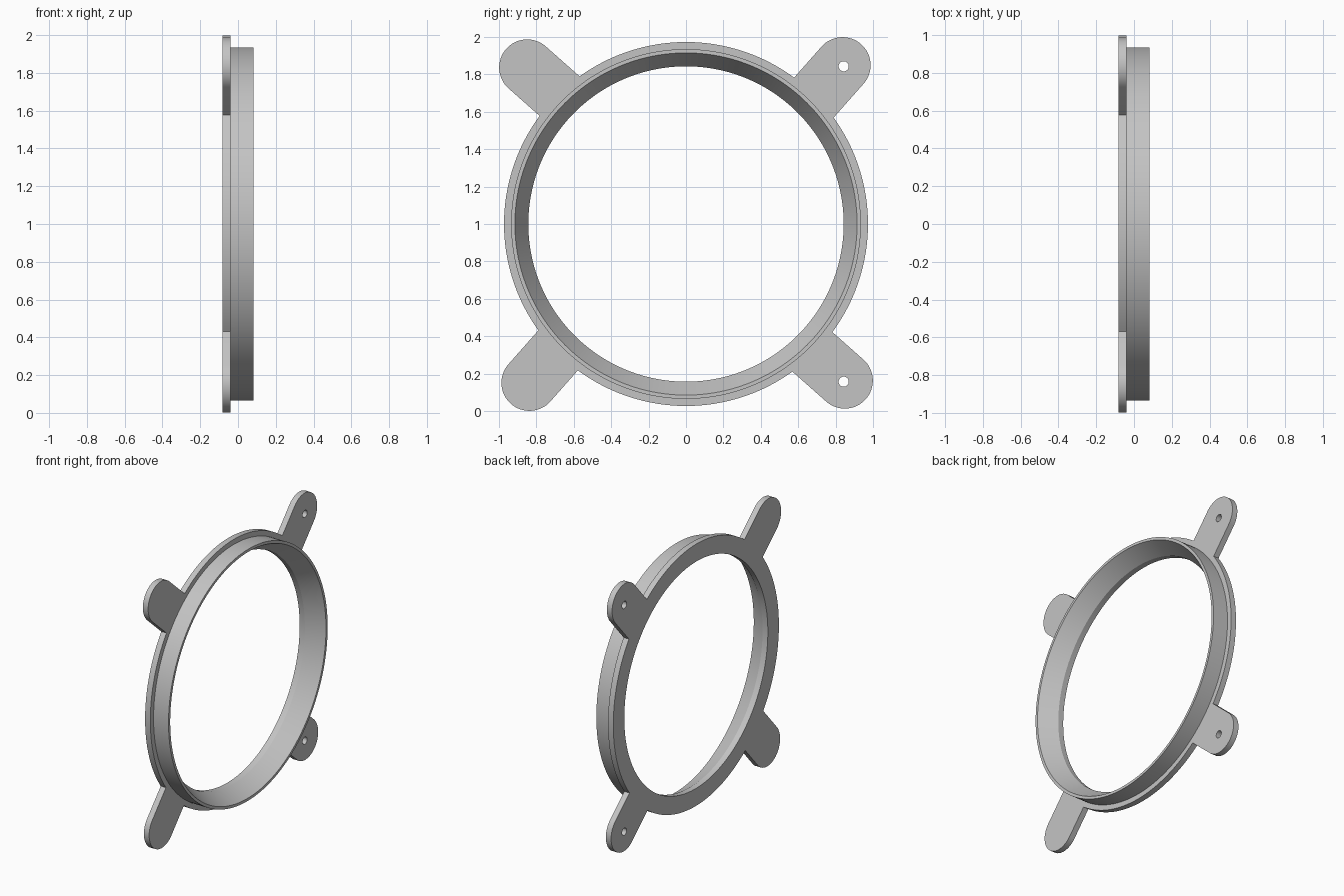
import bpy, bmesh
from math import sin, cos, pi, radians
from mathutils import Vector, Matrix

cube = bpy.data.objects.get("Cube")
if cube:
    bpy.data.objects.remove(cube, do_unlink=True)

BACK, STEP, FRONT = -0.083, -0.04, 0.083   # depths along x
CENTRE = Vector((0, 0, 1.0))
HOLE = 0.843                               # screw hole offset in y and z

grey = bpy.data.materials.new("plain grey")
grey.use_nodes = True
grey.diffuse_color = (0.55, 0.55, 0.55, 1)
grey.node_tree.nodes["Principled BSDF"].inputs["Base Color"].default_value = (0.55, 0.55, 0.55, 1)


def finish(bm, name):
    bmesh.ops.recalc_face_normals(bm, faces=bm.faces[:])
    mesh = bpy.data.meshes.new(name)
    bm.to_mesh(mesh)
    bm.free()
    mesh.materials.append(grey)
    obj = bpy.data.objects.new(name, mesh)
    bpy.context.collection.objects.link(obj)
    return obj


def lathe(name, profile, segments=160):
    """Closed (x, radius) profile turned about the x axis."""
    bm = bmesh.new()
    rings = []
    for i in range(segments):
        a = 2 * pi * i / segments
        rings.append([bm.verts.new(CENTRE + Vector((x, r * cos(a), r * sin(a)))) for x, r in profile])
    n = len(profile)
    for i in range(segments):
        p, q = rings[i], rings[(i + 1) % segments]
        for j in range(n):
            k = (j + 1) % n
            bm.faces.new((p[j], p[k], q[k], q[j]))
    return finish(bm, name)


def prism(name, outline, x0, x1, turn):
    """Extrude a (y, z) outline along x, then turn it about the ring axis."""
    bm = bmesh.new()
    face = bm.faces.new([bm.verts.new((x0, y, z)) for y, z in outline])
    out = bmesh.ops.extrude_face_region(bm, geom=[face])
    moved = [v for v in out["geom"] if isinstance(v, bmesh.types.BMVert)]
    bmesh.ops.translate(bm, vec=(x1 - x0, 0, 0), verts=moved)
    bm.transform(Matrix.Translation(CENTRE) @ Matrix.Rotation(turn, 4, "X"))
    return finish(bm, name)


def arc(cy, cz, r, start, sweep, steps):
    return [(cy + r * cos(start + sweep * i / steps), cz + r * sin(start + sweep * i / steps))
            for i in range(steps + 1)]


def combine(target, tool, operation):
    mod = target.modifiers.new(operation.lower(), "BOOLEAN")
    mod.operation, mod.object, mod.solver = operation, tool, "EXACT"
    bpy.context.view_layer.objects.active = target
    bpy.ops.object.modifier_apply(modifier=mod.name)
    bpy.data.objects.remove(tool, do_unlink=True)


# Ring: wide flange, narrower sleeve and a flared inner wall
ring = lathe("mounting_ring", [
    (BACK, 0.843), (BACK, 0.973), (STEP, 0.973), (STEP, 0.935),
    (FRONT, 0.935), (FRONT, 0.915), (STEP, 0.843)])

# Four slightly skewed, round-ended tabs with screw holes
lean = radians(48.5)
ty, tz, width = HOLE - 0.006, HOLE + 0.006, 0.15
tab = arc(ty, tz, width, lean - pi / 2, pi, 32)
reach = 0.29
for side in (1, -1):
    tab.append((ty - reach * cos(lean) - side * width * sin(lean),
                tz - reach * sin(lean) + side * width * cos(lean)))
hole = arc(HOLE, HOLE, 0.027, 0, 2 * pi, 32)[:-1]

for i in range(4):
    turn = i * pi / 2
    combine(ring, prism("tab", tab, BACK, STEP, turn), "UNION")
    combine(ring, prism("hole_cutter", hole, BACK - 0.1, STEP + 0.1, turn), "DIFFERENCE")

# Smooth walls, crisp rims
bpy.ops.object.select_all(action="DESELECT")
ring.select_set(True)
bpy.context.view_layer.objects.active = ring
bpy.ops.object.shade_smooth_by_angle(angle=radians(20))
